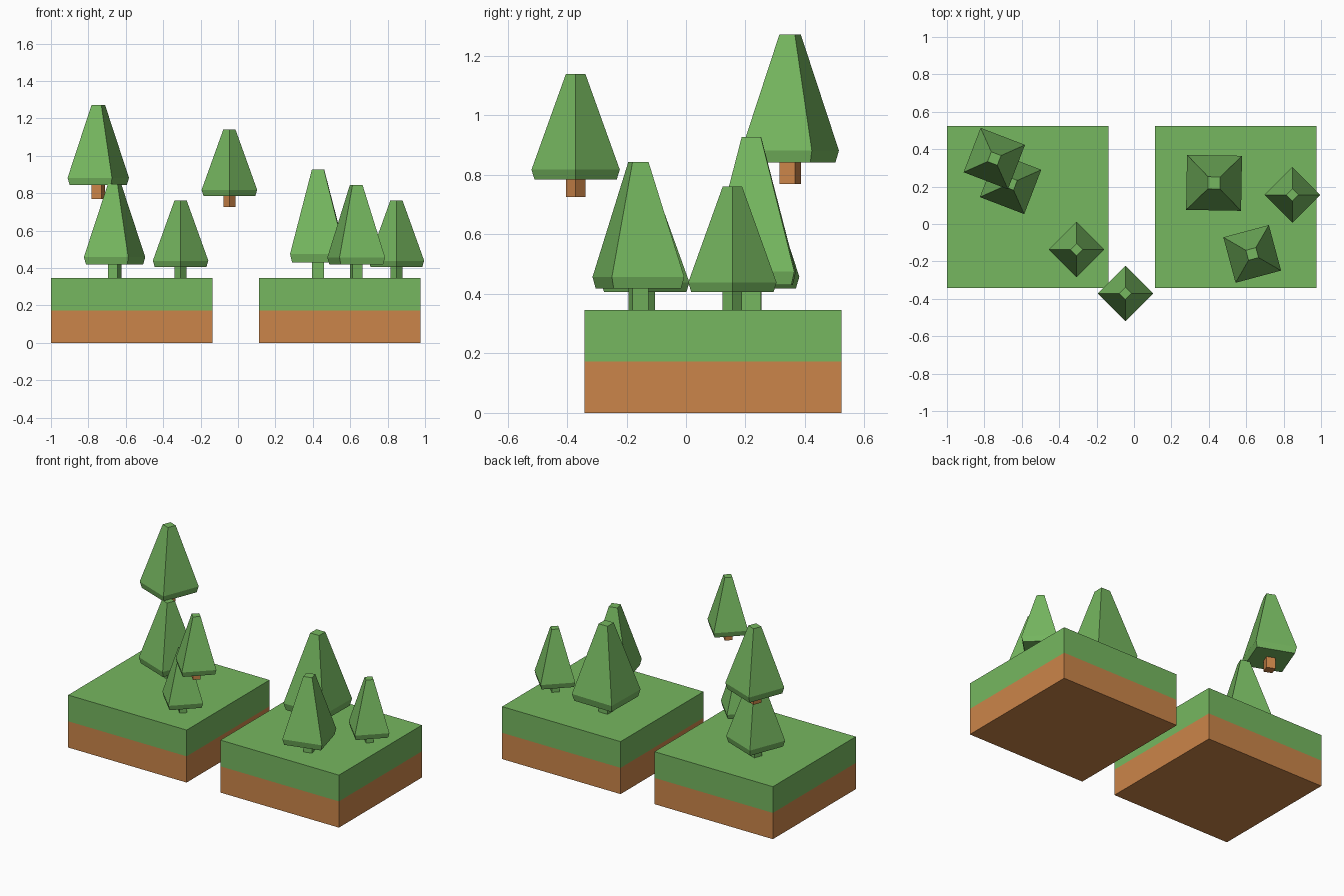
import bpy
import bmesh
import math

if "Cube" in bpy.data.objects:
    bpy.data.objects.remove(bpy.data.objects["Cube"], do_unlink=True)


def make_material(name, colour):
    mat = bpy.data.materials.new(name)
    mat.use_nodes = True
    mat.diffuse_color = colour
    mat.node_tree.nodes["Principled BSDF"].inputs["Base Color"].default_value = colour
    return mat


GREEN = make_material("leaf green", (0.18, 0.475, 0.116, 1))
BROWN = make_material("earth brown", (0.6, 0.235, 0.067, 1))


def square_stack(name, rings, location, angle, materials):
    """Flat-sided solid through square rings (half width, height);
    one material per band between rings."""
    bm = bmesh.new()
    corners = ((-1, -1), (1, -1), (1, 1), (-1, 1))
    loops = [[bm.verts.new((x * half, y * half, z)) for x, y in corners]
             for half, z in rings]
    for band, (low, high) in enumerate(zip(loops, loops[1:])):
        for i in range(4):
            j = (i + 1) % 4
            face = bm.faces.new((low[i], low[j], high[j], high[i]))
            face.material_index = band
    bm.faces.new(loops[0][::-1]).material_index = 0
    bm.faces.new(loops[-1]).material_index = len(rings) - 2
    mesh = bpy.data.meshes.new(name)
    bm.to_mesh(mesh)
    bm.free()
    for mat in materials:
        mesh.materials.append(mat)
    obj = bpy.data.objects.new(name, mesh)
    obj.location = location
    obj.rotation_euler.z = math.radians(angle)
    bpy.context.collection.objects.link(obj)
    return obj


def tree(name, x, y, base, size, angle, trunk_mat):
    """Trunk and tapered crown; size is the crown's half width."""
    trunk_top, widest, top = 0.57 * size, 0.88 * size, 3.95 * size
    square_stack(name + "_trunk",
                 [(0.22 * size, 0), (0.22 * size, trunk_top)],
                 (x, y, base), angle, [trunk_mat])
    square_stack(name + "_crown",
                 [(0.93 * size, trunk_top), (size, widest), (0.22 * size, top)],
                 (x, y, base), angle, [GREEN, GREEN])


# Ground blocks: earth below, grass above
GROUND, HALF = 0.346, 0.432
for side, x in (("right", -0.568), ("left", 0.543)):
    square_stack(side + "_ground_block",
                 [(HALF, 0), (HALF, GROUND / 2), (HALF, GROUND)],
                 (x, 0.091, 0), 0, [BROWN, GREEN])

# Trees standing on the blocks
tree("right_back_tree", -0.66, 0.217, GROUND, 0.127, -21, GREEN)
tree("right_front_tree", -0.307, -0.137, GROUND, 0.105, 45, GREEN)
tree("left_back_tree", 0.428, 0.22, GROUND, 0.147, -1, GREEN)
tree("left_outer_tree", 0.847, 0.156, GROUND, 0.105, 45, GREEN)
tree("left_front_tree", 0.632, -0.16, GROUND, 0.126, 15, GREEN)

# Floating trees
tree("floating_back_tree", -0.747, 0.35, 0.77, 0.127, -21, BROWN)
tree("floating_front_tree", -0.046, -0.371, 0.725, 0.105, 45, BROWN)
